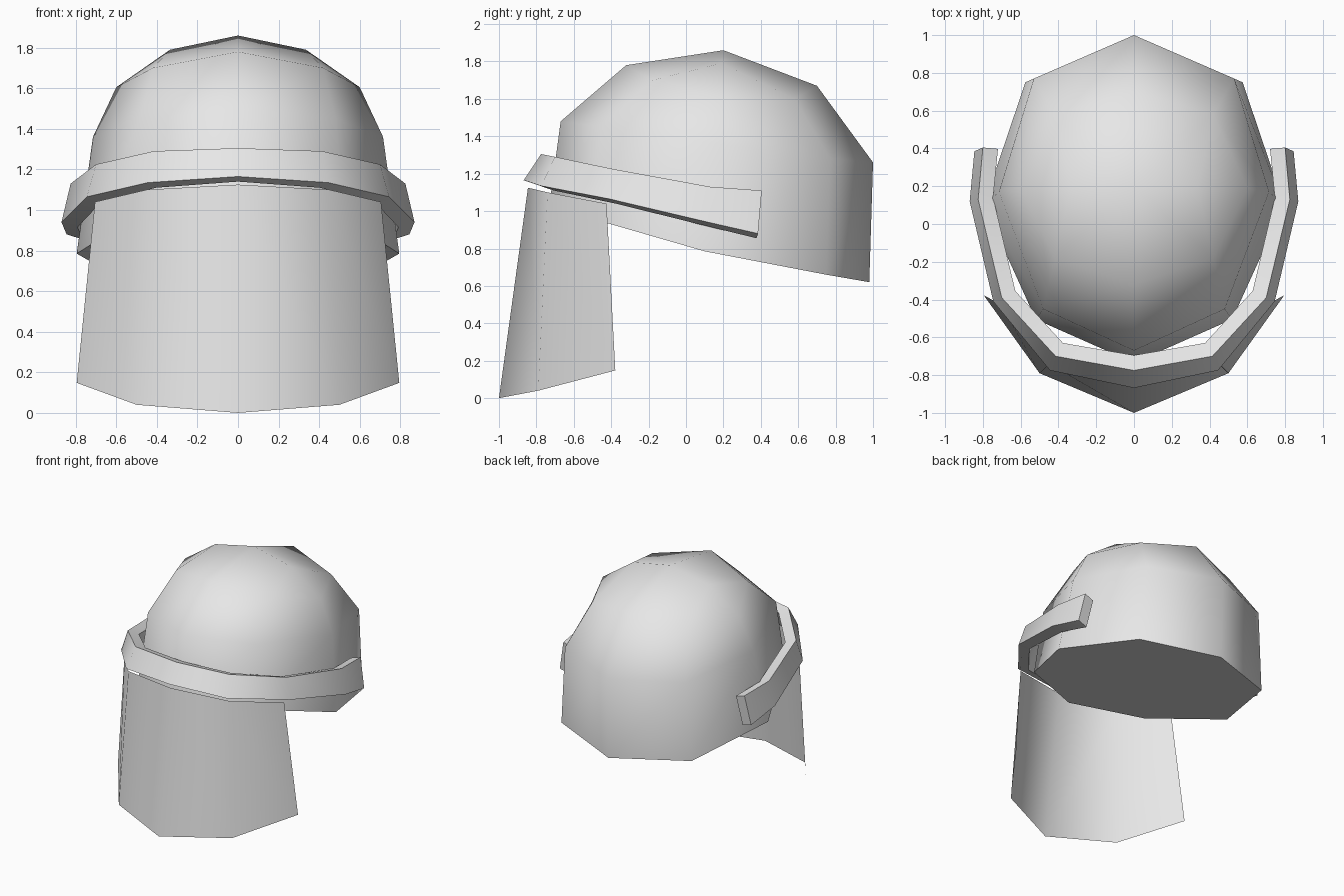
import bpy
import bmesh
import math
from mathutils import Vector

cube = bpy.data.objects.get("Cube")
if cube:
    bpy.data.objects.remove(cube, do_unlink=True)


def make_material(name, color):
    mat = bpy.data.materials.new(name)
    mat.use_nodes = True
    mat.diffuse_color = color
    mat.node_tree.nodes["Principled BSDF"].inputs["Base Color"].default_value = color
    return mat


grey = make_material("light grey", (0.8, 0.8, 0.8, 1))


def flip(point):
    return (-point[0], point[1], point[2])


def closed_ring(half):
    """Half outline from front centre to back centre, completed on the other side."""
    return half + [flip(p) for p in reversed(half[1:-1])]


def open_strip(half):
    """Half path from front centre outwards, completed on the other side."""
    return [flip(p) for p in reversed(half[1:])] + half


def add_verts(bm, points):
    return [bm.verts.new(p) for p in points]


def bridge(bm, a, b, closed):
    count = len(a)
    for i in range(count if closed else count - 1):
        j = (i + 1) % count
        bm.faces.new((a[i], a[j], b[j], b[i]))


def finish(bm, name):
    bmesh.ops.recalc_face_normals(bm, faces=bm.faces)
    mesh = bpy.data.meshes.new(name)
    bm.to_mesh(mesh)
    bm.free()
    mesh.materials.append(grey)
    obj = bpy.data.objects.new(name, mesh)
    bpy.context.collection.objects.link(obj)
    bpy.ops.object.select_all(action="DESELECT")
    obj.select_set(True)
    bpy.context.view_layer.objects.active = obj
    bpy.ops.object.shade_smooth_by_angle(angle=math.radians(60))
    return obj


# Helmet shell: three tilted eight-sided rings, front centre to back centre
rim = [(0, -.735, 1), (.52, -.505, .96), (.795, .1, .785), (.575, .75, .66), (0, .98, .62)]
brow = [(0, -.67, 1.48), (.48, -.45, 1.45), (.715, .17, 1.36), (.53, .77, 1.28), (0, 1, 1.26)]
crown = [(0, -.32, 1.78), (.42, -.18, 1.7), (.6, .19, 1.605), (.42, .58, 1.6), (0, .7, 1.67)]

bm = bmesh.new()
rings = [add_verts(bm, closed_ring(half)) for half in (rim, brow, crown)]
for lower, upper in zip(rings, rings[1:]):
    bridge(bm, lower, upper, True)

# Crown cap: a cross ridge through the top, quads beside it and triangles at its ends
top = bm.verts.new((0, .2, 1.86))
front, left_f, left, left_b, back, right_b, right, right_f = rings[-1]
for sign, f, s, b in ((1, left_f, left, left_b), (-1, right_f, right, right_b)):
    ridge = bm.verts.new((sign * .335, .19, 1.79))
    bm.faces.new((top, front, f, ridge))
    bm.faces.new((top, ridge, b, back))
    bm.faces.new((ridge, f, s))
    bm.faces.new((ridge, s, b))

# Flat closed underside
bm.faces.new(rings[0])
finish(bm, "helmet_shell")

# Brow band: a slanted box-section strap wrapped round the front
upper = [(0, -.775, 1.305), (.415, -.7, 1.29), (.7, -.39, 1.225), (.825, .13, 1.13), (.8, .405, 1.11)]
lower = [(0, -.868, 1.165), (.445, -.775, 1.135), (.745, -.41, 1.065), (.87, .12, .94), (.845, .385, .88)]


def inward(points):
    """Offset a path towards the head, square to its direction."""
    shifted = []
    for i, p in enumerate(points):
        a, b = points[max(i - 1, 0)], points[min(i + 1, len(points) - 1)]
        along = Vector((b[0] - a[0], b[1] - a[1], 0)).normalized()
        side = Vector((-along.y, along.x, 0)) * .08
        shifted.append(tuple(Vector(p) + side + Vector((0, 0, -.025))))
    return shifted


bm = bmesh.new()
outer_top, outer_low = open_strip(upper), open_strip(lower)
section = [add_verts(bm, path) for path in
           (outer_top, outer_low, inward(outer_low), inward(outer_top))]
for i in range(4):
    bridge(bm, section[i], section[(i + 1) % 4], False)
for end in (0, -1):
    bm.faces.new([path[end] for path in section])
finish(bm, "brow_band")

# Face shield: a thin curved sheet hanging under the band
shield_top = [(0, -.845, 1.125), (.45, -.74, 1.1), (.705, -.425, 1.04)]
shield_low = [(0, -1, 0), (.5, -.79, .04), (.795, -.378, .148)]
bm = bmesh.new()
bridge(bm, add_verts(bm, open_strip(shield_top)), add_verts(bm, open_strip(shield_low)), False)
shield = finish(bm, "face_shield")

# Keep the sheet's normals pointing forwards
if shield.data.polygons[1].normal.y > 0:
    shield.data.flip_normals()
